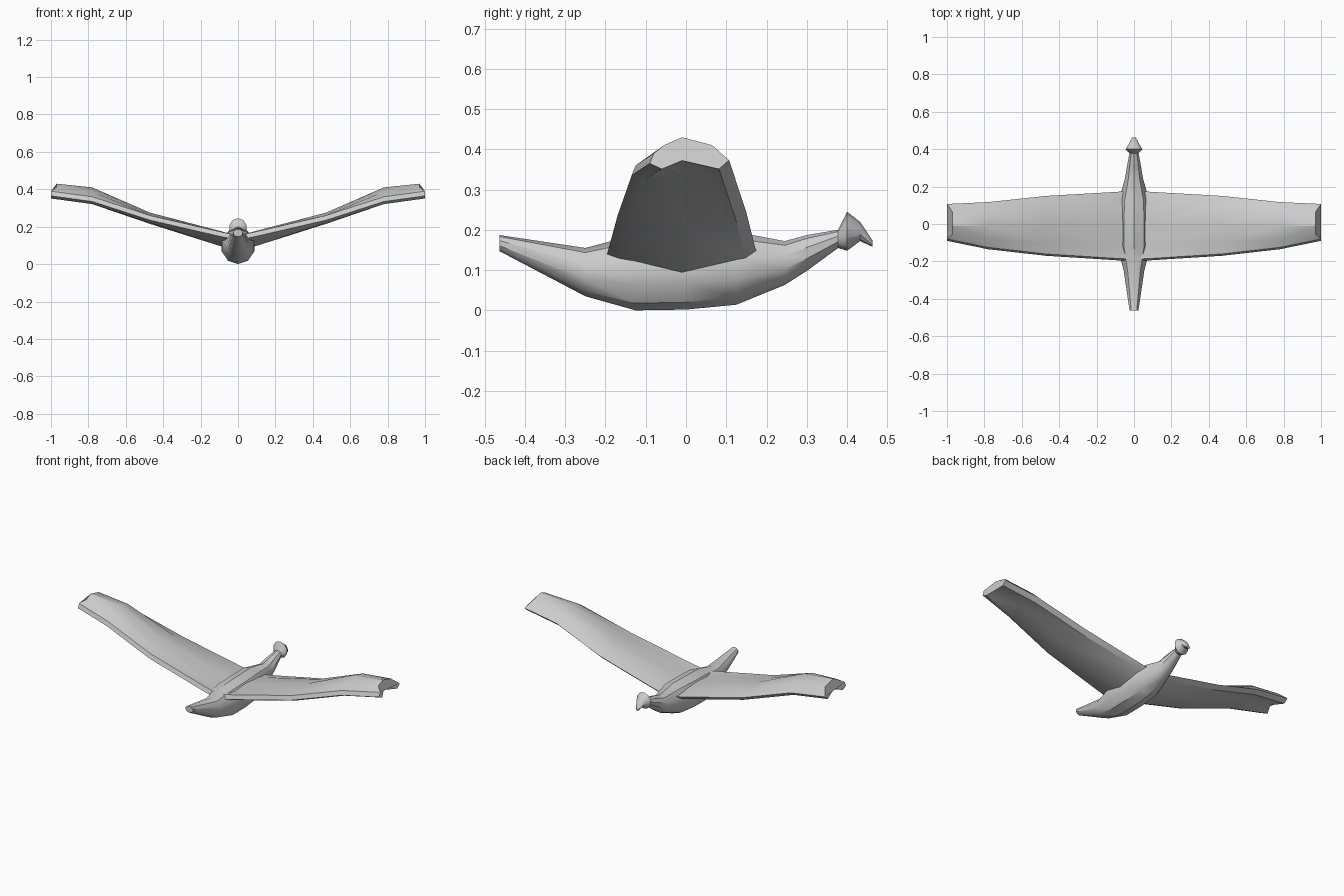
import bpy, bmesh
from math import cos, sin, pi, radians

if "Cube" in bpy.data.objects:
    bpy.data.objects.remove(bpy.data.objects["Cube"])


def loft(name, rings):
    # Skin a closed solid through rings with equal point counts
    bm = bmesh.new()
    loops = [[bm.verts.new(p) for p in ring] for ring in rings]
    n = len(loops[0])
    for a, b in zip(loops, loops[1:]):
        for i in range(n):
            j = (i + 1) % n
            bm.faces.new((a[i], a[j], b[j], b[i]))
    bm.faces.new(loops[0])
    bm.faces.new(loops[-1])
    bmesh.ops.recalc_face_normals(bm, faces=bm.faces)
    me = bpy.data.meshes.new(name)
    bm.to_mesh(me)
    bm.free()
    ob = bpy.data.objects.new(name, me)
    bpy.context.collection.objects.link(ob)
    return ob


def shade(ob, angle):
    bpy.ops.object.select_all(action='DESELECT')
    ob.select_set(True)
    bpy.context.view_layer.objects.active = ob
    bpy.ops.object.shade_smooth_by_angle(angle=radians(angle))


def oval(y, top, bottom, w, sides=10):
    c, h = (top + bottom) / 2, (top - bottom) / 2
    return [(w * sin(2 * pi * i / sides), y, c + h * cos(2 * pi * i / sides))
            for i in range(sides)]


# Body from tail to beak: y, top, bottom, half width
body = loft("body", [oval(*s) for s in [
    (-0.463, 0.187, 0.147, 0.025), (-0.25, 0.155, 0.035, 0.058),
    (-0.125, 0.188, 0.0, 0.09), (0.0, 0.192, 0.002, 0.092),
    (0.125, 0.195, 0.014, 0.086), (0.245, 0.172, 0.063, 0.05),
    (0.30, 0.187, 0.098, 0.041), (0.378, 0.2, 0.155, 0.026),
    (0.40, 0.245, 0.148, 0.047), (0.432, 0.22, 0.172, 0.027),
    (0.463, 0.174, 0.158, 0.01)]])
shade(body, 35)


def wing_section(x, front, back, edge, low, high, notch=0.0):
    # Blunt leading edge, arched top, thin trailing edge
    mid = -0.01
    return [(x, front, edge), (x, front + 0.01, edge + 0.025),
            (x - notch, front * 0.6, high - (high - edge) * 0.3),
            (x - notch, mid, high),
            (x - notch, back * 0.6, high - (high - edge) * 0.3),
            (x, back, edge + 0.008), (x, back - 0.025, edge - 0.014),
            (x - notch * 0.8, mid, low), (x, front + 0.03, edge - 0.014)]


# Wing from root to tip, mirrored to the other side
wing = loft("wings", [wing_section(*s) for s in [
    (0.03, -0.197, 0.176, 0.135, 0.08, 0.158),
    (0.09, -0.194, 0.172, 0.147, 0.095, 0.176),
    (0.47, -0.17, 0.15, 0.235, 0.215, 0.275),
    (0.78, -0.135, 0.117, 0.335, 0.333, 0.41),
    (1.0, -0.09, 0.107, 0.365, 0.372, 0.43, 0.03)]])
m = wing.modifiers.new("mirror", 'MIRROR')
m.use_axis[0] = True
m.use_mirror_merge = False
shade(wing, 30)
